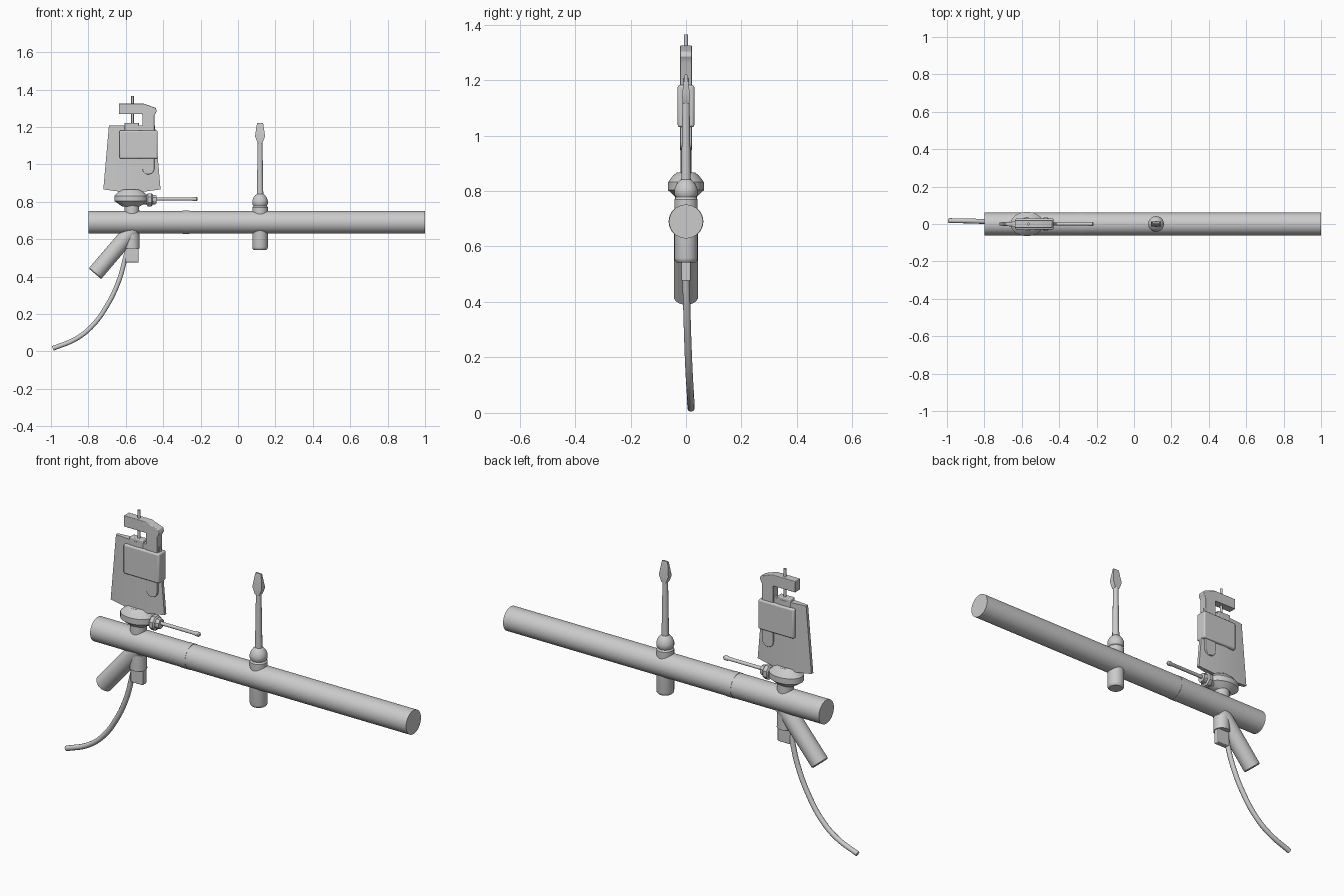
import bpy
import bmesh
import math
from mathutils import Vector

if "Cube" in bpy.data.objects:
    bpy.data.objects.remove(bpy.data.objects["Cube"], do_unlink=True)

grey = bpy.data.materials.new("plain grey")
grey.use_nodes = True
grey.diffuse_color = (0.6, 0.6, 0.6, 1)
grey.node_tree.nodes["Principled BSDF"].inputs["Base Color"].default_value = (0.6, 0.6, 0.6, 1)


def loft(name, rings, bevel=0.0):
    """Skin a list of equal-length point rings and cap both ends."""
    bm = bmesh.new()
    rows = [[bm.verts.new(p) for p in ring] for ring in rings]
    n = len(rows[0])
    for a, b in zip(rows, rows[1:]):
        for i in range(n):
            j = (i + 1) % n
            bm.faces.new((a[i], a[j], b[j], b[i]))
    bm.faces.new(rows[0])
    bm.faces.new(rows[-1])
    bmesh.ops.recalc_face_normals(bm, faces=bm.faces)
    mesh = bpy.data.meshes.new(name)
    bm.to_mesh(mesh)
    bm.free()
    mesh.materials.append(grey)
    mesh.shade_smooth()
    mesh.set_sharp_from_angle(angle=math.radians(35))
    obj = bpy.data.objects.new(name, mesh)
    bpy.context.collection.objects.link(obj)
    if bevel:
        mod = obj.modifiers.new("soft edges", "BEVEL")
        mod.width, mod.segments = bevel, 3
    return obj


def turned(name, origin, axis, profile, sides=32, stretch=1.0):
    """Turn (distance, radius) pairs around an axis; stretch widens along x."""
    turn = Vector((0, 0, 1)).rotation_difference(Vector(axis).normalized())
    rings = []
    for d, r in profile:
        ring = []
        for i in range(sides):
            a = math.tau * (i + 0.5) / sides
            p = Vector((r * stretch * math.cos(a), r * math.sin(a), d))
            ring.append(Vector(origin) + turn @ p)
        rings.append(ring)
    return loft(name, rings)


def plate(name, outline, half, bevel=0.0):
    """Extrude an xz outline symmetrically in y."""
    return loft(name, [[(x, y, z) for x, z in outline] for y in (-half, half)], bevel)


def block(name, x0, x1, z0, z1, half, bevel=0.0):
    return plate(name, [(x0, z0), (x1, z0), (x1, z1), (x0, z1)], half, bevel)


RIGHT, UP = (1, 0, 0), (0, 0, 1)
POST, DRIVER = -0.567, 0.118

# Main tube and its band
turned("main_tube", (0, 0, 0.69), RIGHT, [(-0.8, 0.061), (1.0, 0.061)], 48)
turned("tube_band", (0, 0, 0.69), RIGHT, [(-0.297, 0.0625), (-0.259, 0.0625)], 48)

# Post through the tube, angled branch and lower tab
turned("post", (POST, 0, 0), UP, [(0.55, 0.041), (0.78, 0.039)])
block("lower_tab", -0.602, -0.532, 0.475, 0.58, 0.016, 0.004)
start, end = Vector((-0.765, 0, 0.415)), Vector((-0.56, 0, 0.655))
turned("angled_branch", start, end - start,
       [(0, 0.039), (0.005, 0.044), ((end - start).length, 0.044)])

# Trailing hose
path = [(-0.575, 0, 0.62), (-0.605, 0, 0.49), (-0.638, 0.003, 0.375), (-0.70, 0.007, 0.245),
        (-0.785, 0.012, 0.13), (-0.87, 0.016, 0.065), (-0.99, 0.018, 0.016)]
curve = bpy.data.curves.new("hose", "CURVE")
curve.dimensions = "3D"
curve.bevel_depth, curve.bevel_resolution = 0.013, 3
curve.resolution_u, curve.use_fill_caps = 5, True
spline = curve.splines.new("BEZIER")
spline.bezier_points.add(len(path) - 1)
for point, co in zip(spline.bezier_points, path):
    point.co = co
    point.handle_left_type = point.handle_right_type = "AUTO"
spline.use_smooth = True
curve.materials.append(grey)
bpy.context.collection.objects.link(bpy.data.objects.new("hose", curve))

# Oval collar on the post
turned("collar", (-0.572, 0, 0), UP,
       [(0.775, 0.035), (0.785, 0.046), (0.803, 0.065), (0.832, 0.065),
        (0.855, 0.048), (0.866, 0.034)], 24, 1.36)

# Side knob and needle
turned("knob_stem", (0, 0, 0.81), RIGHT, [(-0.52, 0.025), (-0.44, 0.025)], 16)
turned("knob_nut", (0, 0, 0.81), RIGHT,
       [(-0.488, 0.03), (-0.482, 0.038), (-0.462, 0.038), (-0.456, 0.03)], 8)
turned("knob_tip", (0, 0, 0.812), RIGHT, [(-0.456, 0.028), (-0.437, 0.024)], 8)
turned("needle", (0, 0, 0.815), RIGHT,
       [(-0.45, 0.009), (-0.245, 0.009), (-0.238, 0.012), (-0.222, 0.012), (-0.216, 0.006)], 12)

# Flared vane, thicker along its middle
rings = []
for half_width, edge_z, mid_z in ((0.153, 0.866, 0.845), (0.123, 1.208, 1.208)):
    l, r = POST - half_width, POST + half_width
    rings.append([(l, -0.008, edge_z), (POST, -0.02, mid_z), (r, -0.008, edge_z),
                  (r, 0.008, edge_z), (POST, 0.02, mid_z), (l, 0.008, edge_z)])
loft("vane", rings)

# Clamp body, hooked arm and rod
block("clamp_body", -0.634, -0.43, 1.03, 1.182, 0.03, 0.008)
block("clamp_cap", -0.607, -0.53, 1.17, 1.222, 0.018, 0.004)
radius, mid = 0.032, -0.479
foot = [(mid - radius * math.cos(a), 0.978 - radius * math.sin(a))
        for a in (math.pi * i / 10 for i in range(11))]
plate("hooked_arm", foot + [(mid + radius, 1.262), (-0.434, 1.285), (-0.44, 1.302), (-0.505, 1.325),
                            (-0.637, 1.325), (-0.637, 1.268), (mid - radius, 1.268)], 0.021, 0.003)
turned("clamp_rod", (-0.564, 0, 0), UP, [(1.2, 0.007), (1.365, 0.007)], 12)

# Driver standing through the tube: handle, ferrule, shaft and flat tip
turned("driver_handle", (DRIVER, 0, 0), UP,
       [(0.543, 0.034), (0.549, 0.04), (0.558, 0.042), (0.77, 0.042), (0.78, 0.034)])
turned("driver_ferrule", (DRIVER, 0, 0), UP,
       [(0.775, 0.034), (0.788, 0.042), (0.805, 0.042), (0.822, 0.036),
        (0.836, 0.025), (0.842, 0.017)])
turned("driver_shaft", (DRIVER, 0, 0), UP, [(0.83, 0.018), (1.13, 0.013)], 12)
tip = [(1.115, 0.013, 0.013), (1.15, 0.027, 0.014), (1.222, 0.016, 0.004)]
loft("driver_tip", [[(DRIVER - w, -t, z), (DRIVER + w, -t, z), (DRIVER + w, t, z), (DRIVER - w, t, z)]
                    for z, w, t in tip])
